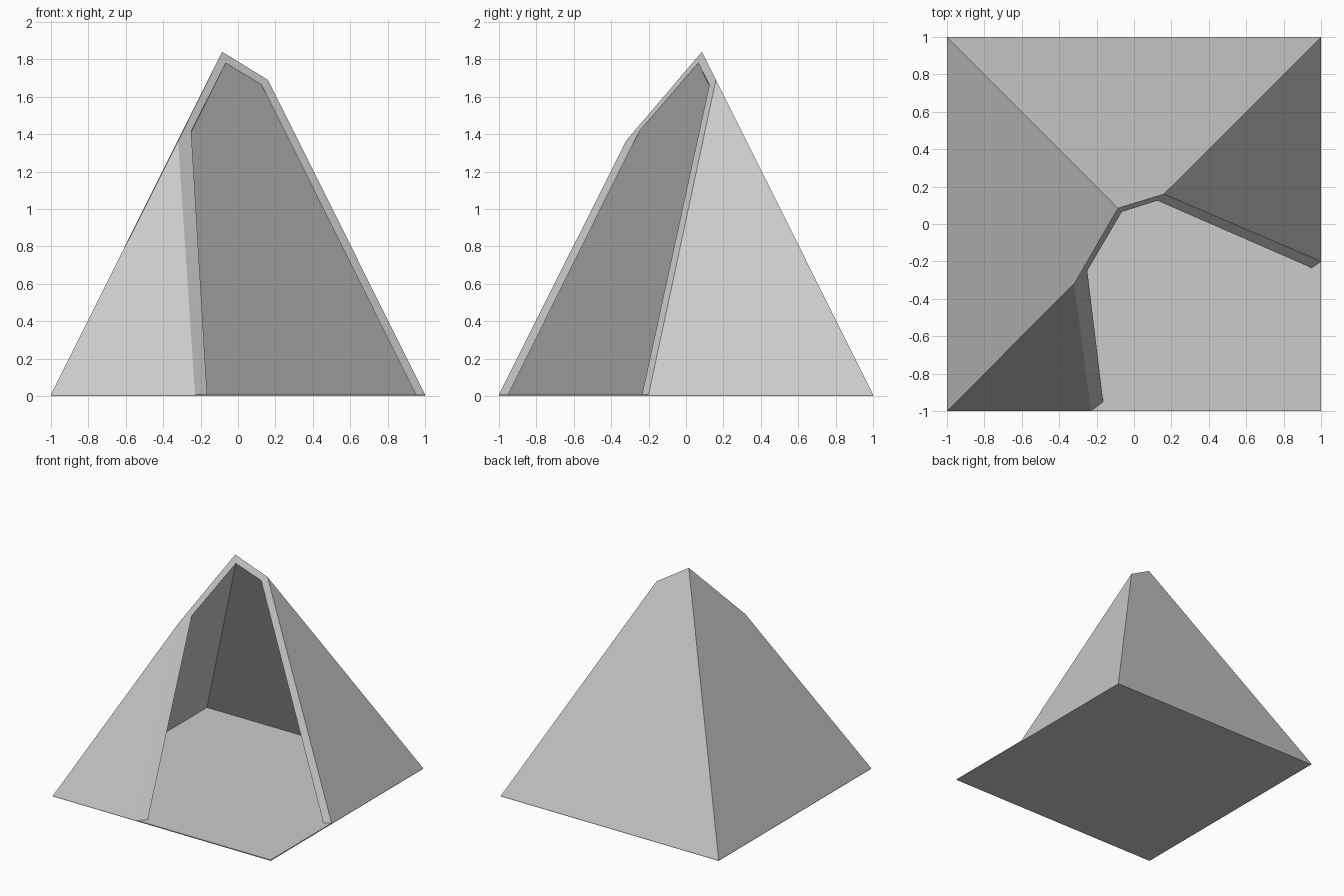
import bpy
import bmesh
import math
from mathutils import Vector

cube = bpy.data.objects.get("Cube")
if cube:
    bpy.data.objects.remove(cube, do_unlink=True)

# Single plain grey
grey = bpy.data.materials.new("light_grey")
grey.use_nodes = True
colour = (0.6, 0.6, 0.6, 1)
grey.diffuse_color = colour
grey.node_tree.nodes["Principled BSDF"].inputs["Base Color"].default_value = colour

FLOOR = 0.008


def add_object(name, bm):
    bmesh.ops.recalc_face_normals(bm, faces=bm.faces[:])
    mesh = bpy.data.meshes.new(name)
    bm.to_mesh(mesh)
    bm.free()
    mesh.materials.append(grey)
    obj = bpy.data.objects.new(name, mesh)
    bpy.context.collection.objects.link(obj)
    return obj


# Thin square floor
bm = bmesh.new()
bmesh.ops.create_cube(bm, size=1)
bmesh.ops.scale(bm, vec=(2, 2, FLOOR), verts=bm.verts[:])
bmesh.ops.translate(bm, vec=(0, 0, FLOOR / 2), verts=bm.verts[:])
add_object("floor", bm)

# Pyramid walls: named corners of the outer and inner skins
outer = {
    "right_foot": (1, -0.2, FLOOR), "back_right": (1, 1, FLOOR),
    "back_left": (-1, 1, FLOOR), "front_left": (-1, -1, FLOOR),
    "front_foot": (-0.23, -1, FLOOR), "right_top": (0.16, 0.16, 1.69),
    "peak": (-0.085, 0.085, 1.84), "front_top": (-0.32, -0.32, 1.365),
}
inner = {
    "right_foot": (0.95, -0.235, FLOOR), "back_right": (0.95, 0.95, FLOOR),
    "back_left": (-0.95, 0.95, FLOOR), "front_left": (-0.95, -0.95, FLOOR),
    "front_foot": (-0.165, -0.95, FLOOR), "right_top": (0.125, 0.125, 1.665),
    "peak": (-0.065, 0.065, 1.78), "front_top": (-0.25, -0.25, 1.415),
}
panels = [
    ("right_foot", "back_right", "right_top"),
    ("back_right", "back_left", "peak", "right_top"),
    ("back_left", "front_left", "front_top", "peak"),
    ("front_left", "front_foot", "front_top"),
]
opening = ["right_foot", "right_top", "peak", "front_top", "front_foot"]
base = ["right_foot", "back_right", "back_left", "front_left", "front_foot"]

bm = bmesh.new()
out = {k: bm.verts.new(Vector(p)) for k, p in outer.items()}
inn = {k: bm.verts.new(Vector(p)) for k, p in inner.items()}
for panel in panels:
    bm.faces.new([out[k] for k in panel])
    bm.faces.new([inn[k] for k in reversed(panel)])
# Rim strips joining both skins around the opening and along the base
for loop in (opening, base):
    for a, b in zip(loop, loop[1:]):
        bm.faces.new([out[a], out[b], inn[b], inn[a]])
walls = add_object("pyramid_walls", bm)

bpy.ops.object.select_all(action="DESELECT")
walls.select_set(True)
bpy.context.view_layer.objects.active = walls
bpy.ops.object.shade_smooth_by_angle(angle=math.radians(30))
